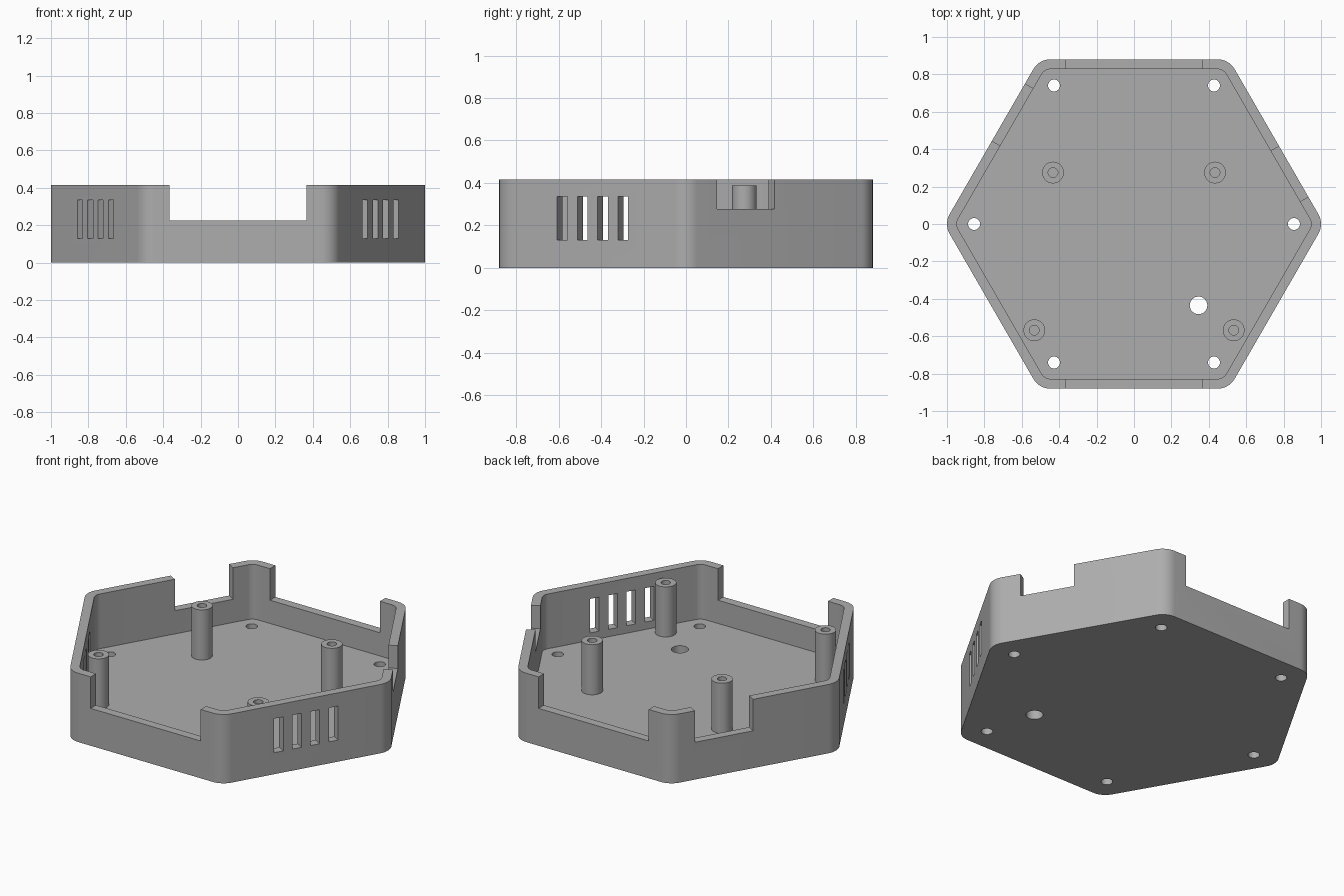
import bpy, bmesh
from math import radians, cos, sin, pi
from mathutils import Matrix

cube = bpy.data.objects.get("Cube")
if cube:
    bpy.data.objects.remove(cube)

HEIGHT, FLOOR = 0.415, 0.085
OUTER, INNER = 0.88, 0.828          # apothems of the hexagonal wall

grey = bpy.data.materials.new("plain grey")
grey.use_nodes = True
colour = (0.42, 0.42, 0.42, 1)
grey.diffuse_color = colour
grey.node_tree.nodes["Principled BSDF"].inputs["Base Color"].default_value = colour


def make_object(name, bm):
    bmesh.ops.recalc_face_normals(bm, faces=bm.faces)
    mesh = bpy.data.meshes.new(name)
    bm.to_mesh(mesh)
    bm.free()
    mesh.materials.append(grey)
    obj = bpy.data.objects.new(name, mesh)
    bpy.context.collection.objects.link(obj)
    return obj


def hexagon(name, apothem, radius, z0, z1, steps=10):
    """Upright hexagonal prism with rounded corners."""
    bm = bmesh.new()
    reach = (apothem - radius) / cos(pi / 6)
    ring = []
    for corner in range(6):
        a = corner * pi / 3
        for i in range(steps + 1):
            b = a - pi / 6 + i / steps * pi / 3
            ring.append(bm.verts.new((reach * cos(a) + radius * cos(b),
                                      reach * sin(a) + radius * sin(b), z0)))
    base = bm.faces.new(ring)
    top = bmesh.ops.extrude_face_region(bm, geom=[base])["geom"]
    bmesh.ops.translate(bm, vec=(0, 0, z1 - z0),
                        verts=[v for v in top if isinstance(v, bmesh.types.BMVert)])
    return make_object(name, bm)


def add_drill(bm, x, y, radius):
    bmesh.ops.create_cone(bm, cap_ends=True, segments=32, radius1=radius, radius2=radius,
                          depth=0.2, matrix=Matrix.Translation((x, y, 0.04)))


def add_wall_box(bm, angle, s0, s1, z0, z1):
    """Box through the wall facing the given angle, s running along the wall."""
    place = (Matrix.Rotation(radians(angle), 4, 'Z')
             @ Matrix.Translation(((OUTER + INNER) / 2, (s0 + s1) / 2, (z0 + z1) / 2))
             @ Matrix.Diagonal((0.12, s1 - s0, z1 - z0, 1)))
    bmesh.ops.create_cube(bm, size=1, matrix=place)


def cut(target, cutter):
    mod = target.modifiers.new("cut", 'BOOLEAN')
    mod.operation, mod.solver, mod.object = 'DIFFERENCE', 'EXACT', cutter
    bpy.context.view_layer.objects.active = target
    bpy.ops.object.modifier_apply(modifier=mod.name)
    bpy.data.objects.remove(cutter)


def shade(obj):
    bpy.ops.object.select_all(action='DESELECT')
    obj.select_set(True)
    bpy.context.view_layer.objects.active = obj
    bpy.ops.object.shade_smooth_by_angle(angle=radians(30))


# Tray: rounded hexagon with a hollow
tray = hexagon("tray", OUTER, 0.104, 0, HEIGHT)
cut(tray, hexagon("hollow", INNER, 0.055, FLOOR, HEIGHT + 0.1))

# Openings in the floor and walls
bm = bmesh.new()
for i in range(6):
    add_drill(bm, 0.855 * cos(i * pi / 3), 0.855 * sin(i * pi / 3), 0.032)
add_drill(bm, 0.345, -0.435, 0.047)
for angle in (90, 270):
    add_wall_box(bm, angle, -0.367, 0.367, 0.225, 0.5)
add_wall_box(bm, 30, -0.34, -0.028, 0.277, 0.5)
add_wall_box(bm, 150, -0.357, -0.005, 0.225, 0.5)
for angle in (210, 330):
    for i in range(4):
        s = (i - 1.5) * 0.11
        add_wall_box(bm, angle, s - 0.0275, s + 0.0275, 0.13, 0.335)
cut(tray, make_object("openings", bm))
shade(tray)

# Standoffs: hollow posts on the floor
for name, x, y in (("back", 0.433, 0.275), ("front", 0.533, -0.568)):
    for side, sign in (("left", 1), ("right", -1)):
        bm = bmesh.new()
        profile = [bm.verts.new((r, 0, z)) for r, z in
                   ((0.058, FLOOR - 0.01), (0.058, 0.387), (0.026, 0.387), (0.026, FLOOR + 0.002), (0, FLOOR + 0.002))]
        edges = [bm.edges.new(pair) for pair in zip(profile, profile[1:])]
        bmesh.ops.spin(bm, geom=profile + edges, cent=(0, 0, 0), axis=(0, 0, 1),
                       angle=2 * pi, steps=32, use_merge=True)
        bmesh.ops.remove_doubles(bm, verts=bm.verts, dist=0.0001)
        post = make_object(f"{name}_{side}_standoff", bm)
        post.location = (sign * x, y, 0)
        shade(post)
